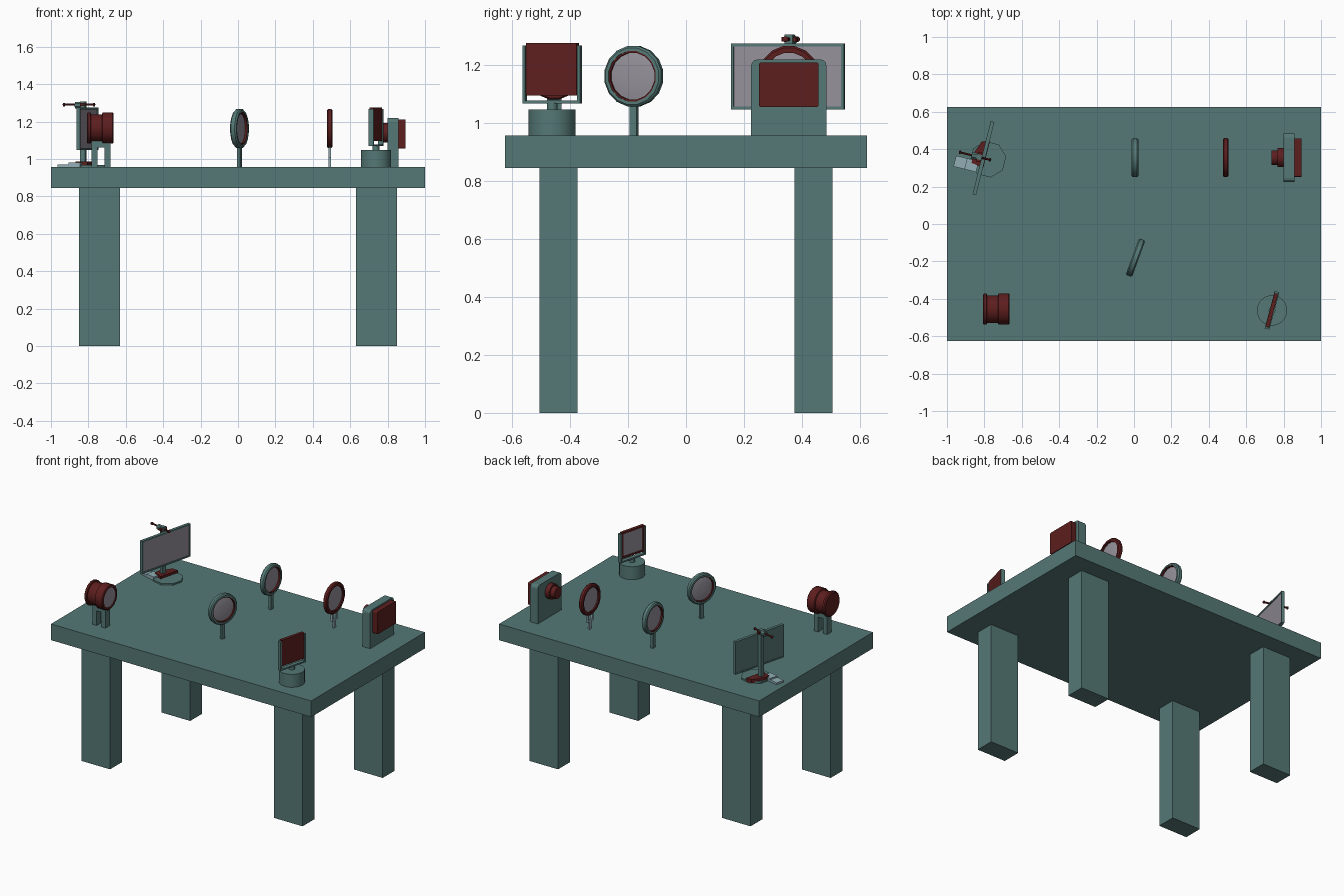
import bpy, bmesh
from math import pi, cos, sin, radians
from mathutils import Matrix, Vector

if "Cube" in bpy.data.objects:
    bpy.data.objects.remove(bpy.data.objects["Cube"])


def material(name, rgb):
    m = bpy.data.materials.new(name)
    m.diffuse_color = (*rgb, 1)
    m.use_nodes = True
    m.node_tree.nodes["Principled BSDF"].inputs["Base Color"].default_value = m.diffuse_color
    return m


TEAL = material("teal", (0.09, 0.19, 0.18))
RED = material("dark_red", (0.11, 0.013, 0.013))
GLASS = material("grey_glass", (0.30, 0.28, 0.32))
STEEL = material("pale_steel", (0.28, 0.42, 0.46))
TOP = 0.957


def place(x, y, deg=0):
    return Matrix.Translation((x, y, 0)) @ Matrix.Rotation(radians(deg), 4, 'Z')


def finish(name, bm, mat, M, smooth=False):
    bmesh.ops.recalc_face_normals(bm, faces=bm.faces)
    me = bpy.data.meshes.new(name)
    bm.to_mesh(me)
    bm.free()
    me.materials.append(mat)
    ob = bpy.data.objects.new(name, me)
    bpy.context.collection.objects.link(ob)
    ob.matrix_world = M
    if smooth:
        bpy.ops.object.select_all(action='DESELECT')
        ob.select_set(True)
        bpy.context.view_layer.objects.active = ob
        bpy.ops.object.shade_smooth_by_angle(angle=radians(40))
    return ob


def box(name, x, y, z, mat=TEAL, M=Matrix(), round_x=0):
    """Box from (min, max) pairs; round_x rounds the edges along x above the table."""
    bm = bmesh.new()
    bmesh.ops.create_cube(bm, size=1)
    for v in bm.verts:
        v.co = Vector([p[0] if c < 0 else p[1] for c, p in zip(v.co, (x, y, z))])
    if round_x:
        es = [e for e in bm.edges if abs(e.verts[0].co.x - e.verts[1].co.x) > 1e-4
              and e.verts[0].co.z > TOP + 0.01]
        bmesh.ops.bevel(bm, geom=es, offset=round_x, segments=3, profile=0.5, affect='EDGES')
    return finish(name, bm, mat, M)


def lathe(name, prof, mat, M, z=0, n=16, axis='X', closed=False, smooth=True):
    """Revolve (position, radius) points around x or z."""
    bm = bmesh.new()
    rings = []
    for p, r in prof:
        ring = []
        for i in range(n):
            a = 2 * pi * (i + 0.5) / n
            c, s = r * cos(a), r * sin(a)
            ring.append(bm.verts.new((p, c, z + s) if axis == 'X' else (c, s, p)))
        rings.append(ring)
    pairs = list(zip(rings, rings[1:])) + ([(rings[-1], rings[0])] if closed else [])
    for a, b in pairs:
        for i in range(n):
            j = (i + 1) % n
            bm.faces.new((a[i], a[j], b[j], b[i]))
    if not closed:
        bm.faces.new(rings[0])
        bm.faces.new(rings[-1])
    return finish(name, bm, mat, M, smooth)


def prism(name, pts, z0, z1, mat, M):
    bm = bmesh.new()
    f = bm.faces.new([bm.verts.new((x, y, z0)) for x, y in pts])
    g = bmesh.ops.extrude_face_region(bm, geom=[f])['geom']
    for v in g:
        if isinstance(v, bmesh.types.BMVert):
            v.co.z = z1
    return finish(name, bm, mat, M)


def frame(name, hy, z0, z1, t, x, mat, M, top=True):
    """Rectangular border, optionally open at the top."""
    box(name + "_left", x, (-hy, -hy + t), (z0, z1), mat, M)
    box(name + "_right", x, (hy - t, hy), (z0, z1), mat, M)
    box(name + "_bottom", x, (-hy + t, hy - t), (z0, z0 + t), mat, M)
    if top:
        box(name + "_top", x, (-hy + t, hy - t), (z1 - t, z1), mat, M)


# Table
box("table_top", (-1, 1), (-0.625, 0.625), (0.845, TOP))
for sx in (-1, 1):
    for sy in (-1, 1):
        box("table_leg", sorted((sx * 0.63, sx * 0.85)), sorted((sy * 0.375, sy * 0.505)), (0, 0.846))


# Lenses on stems
def lens(name, M, mat, inner, hx):
    zc = 1.162
    lathe(name + "_rim", [(-hx, 0.088), (-hx, 0.099), (-hx * 0.6, 0.106), (hx * 0.6, 0.106),
                          (hx, 0.099), (hx, 0.088)], mat, M, zc, closed=True)
    lathe(name + "_inner_rim", [(-hx * 0.8, 0.082), (-hx * 0.8, 0.089), (hx * 0.8, 0.089),
                                (hx * 0.8, 0.082)], inner, M, zc, closed=True)
    lathe(name + "_glass", [(-0.009, 0.03), (-0.007, 0.06), (-0.003, 0.084), (0.003, 0.084),
                            (0.007, 0.06), (0.009, 0.03)], GLASS, M, zc)


for nm, M in (("back_lens", place(0.005, 0.355)), ("front_lens", place(0.008, -0.18, -20))):
    lens(nm, M, TEAL, RED, 0.018)
    box(nm + "_stem", (-0.009, 0.009), (-0.013, 0.013), (TOP, 1.065), TEAL, M)

M = place(0.49, 0.355)
lens("red_lens", M, RED, RED, 0.015)
box("red_lens_stem", (-0.006, 0.006), (-0.011, 0.011), (TOP, 1.01), STEEL, M)
box("red_lens_fork_bar", (-0.006, 0.006), (-0.028, 0.028), (1.008, 1.022), STEEL, M)
for s in (-1, 1):
    box("red_lens_fork_arm", (-0.006, 0.006), sorted((s * 0.017, s * 0.028)), (1.02, 1.068), STEEL, M)

# Light source at the back right
M = place(0, 0.355)
box("source_stand", (0.8, 0.858), (-0.13, 0.13), (TOP, 1.22), TEAL, M, 0.022)
box("source_housing", (0.855, 0.895), (-0.103, 0.103), (1.055, 1.21), RED, M, 0.008)
lathe("source_nozzle", [(0.735, 0.028), (0.735, 0.04), (0.768, 0.04), (0.768, 0.052),
                        (0.805, 0.052)], RED, M, 1.14)

# Barrel at the front left
M = place(-0.74, -0.455)
lathe("barrel", [(-0.068, 0.078), (-0.062, 0.085), (-0.048, 0.085), (-0.046, 0.075), (0.012, 0.075),
                 (0.016, 0.085), (0.07, 0.085), (0.075, 0.08), (0.075, 0.068), (0.065, 0.068)],
      RED, M, 1.165)
lathe("barrel_window", [(0.06, 0.07), (0.07, 0.067), (0.073, 0.035)], GLASS, M, 1.165)
for x in (-0.043, 0.025):
    box("barrel_leg", (x, x + 0.032), (-0.025, 0.025), (TOP, 1.08), TEAL, M)
box("barrel_cradle", (-0.043, 0.057), (-0.025, 0.025), (1.06, 1.095), TEAL, M)

# Mirror on a round base at the front right
M = place(0.738, -0.462, -15)
lathe("mirror_base", [(TOP, 0.081), (1.047, 0.081)], TEAL, M, n=32, axis='Z')
lathe("mirror_post", [(1.04, 0.018), (1.072, 0.018)], TEAL, M, axis='Z')
frame("mirror_bracket", 0.103, 1.068, 1.268, 0.01, (-0.013, 0.013), TEAL, M, top=False)
box("mirror_back", (0, 0.009), (-0.09, 0.09), (1.096, 1.276), RED, M)
frame("mirror_rim", 0.092, 1.095, 1.276, 0.012, (-0.012, 0.005), RED, M)
box("mirror_glass", (-0.006, 0.001), (-0.082, 0.082), (1.105, 1.266), GLASS, M)
for s in (-1, 1):
    box("mirror_pivot", (-0.005, 0.005), sorted((s * 0.088, s * 0.096)), (1.18, 1.19), TEAL, M)

# Screen with clamp stand at the back left
M = place(-0.805, 0.352, -14)
frame("screen_frame", 0.201, 1.047, 1.275, 0.01, (-0.01, 0.01), TEAL, M)
box("screen_back", (-0.008, -0.001), (-0.193, 0.193), (1.055, 1.268), TEAL, M)
box("screen_sheet", (-0.001, 0.006), (-0.193, 0.193), (1.055, 1.268), GLASS, M)
box("screen_post", (-0.037, -0.009), (-0.014, 0.014), (TOP, 1.306), TEAL, M)
lathe("clamp_rod", [(-0.13, 0.006), (0.035, 0.006)], RED, M, 1.29, n=8)
lathe("clamp_knob", [(-0.066, 0.012), (-0.066, 0.019), (-0.036, 0.019)], TEAL, M, 1.288, n=8)
for x in (-0.135, 0.03):
    lathe("clamp_end", [(x, 0.005), (x + 0.003, 0.01), (x + 0.009, 0.01), (x + 0.012, 0.005)],
          RED, M, 1.29, n=8)
box("clamp_cross_bar", (-0.034, -0.012), (-0.026, 0.026), (1.282, 1.298), RED, M)
lathe("stand_disc", [(TOP, 0.098), (0.968, 0.098)], TEAL, M @ Matrix.Translation((0.025, 0, 0)),
      n=8, axis='Z', smooth=False)
prism("stand_wedge", [(-0.062, 0), (-0.03, 0.085), (0.012, 0.095), (0.012, -0.05), (-0.055, -0.04)],
      0.96, 0.985, RED, M)
box("stand_tray_inner", (-0.085, -0.02), (-0.082, -0.022), (TOP, 0.98), STEEL, M)
box("stand_tray_outer", (-0.145, -0.083), (-0.082, -0.022), (TOP, 0.97), STEEL, M)
